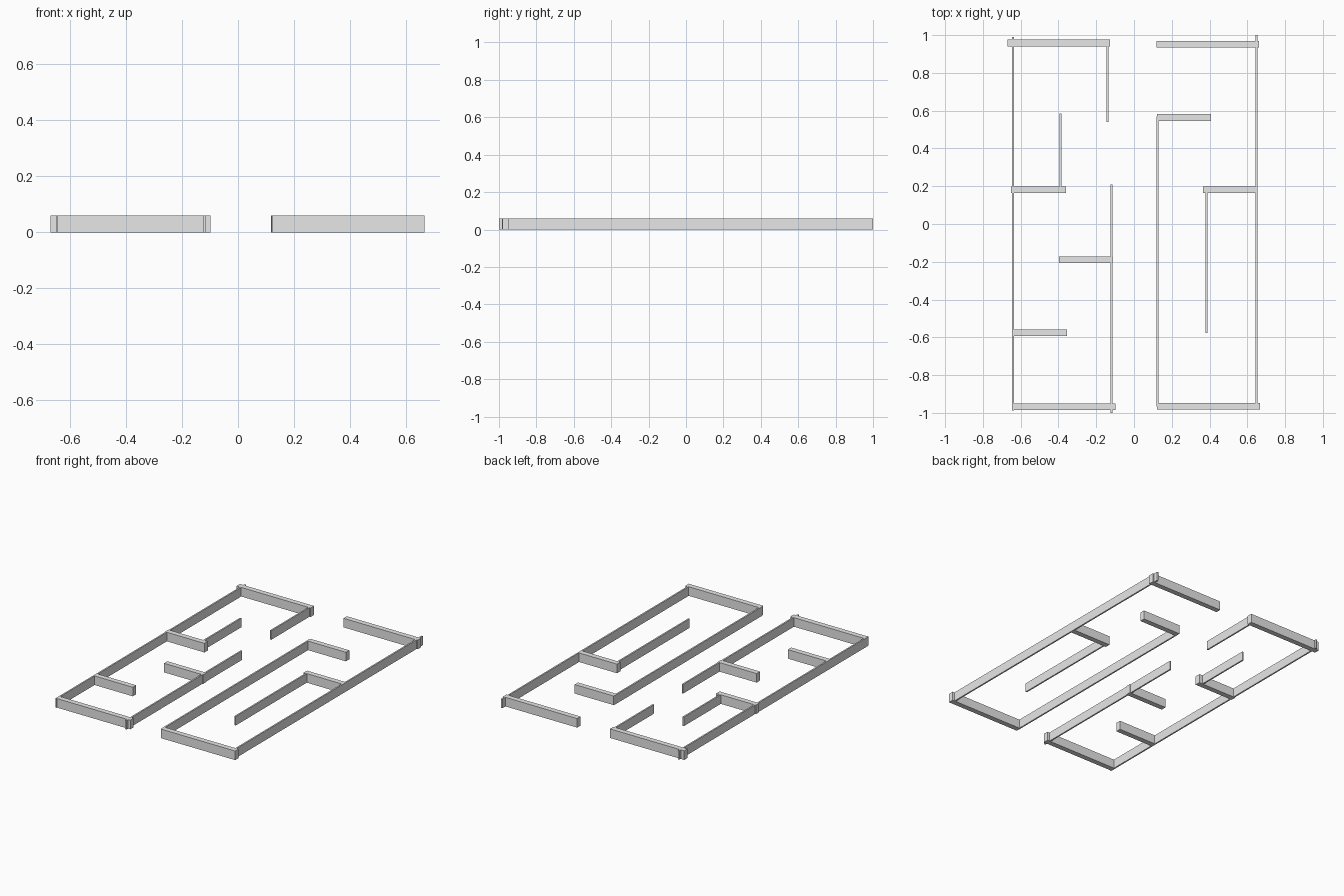
import bpy
import bmesh

cube = bpy.data.objects.get("Cube")
if cube:
    bpy.data.objects.remove(cube, do_unlink=True)

HEIGHT = 0.06
THICK = 0.035   # walls running left to right
THIN = 0.01     # walls running front to back

grey = bpy.data.materials.new("light grey")
grey.use_nodes = True
colour = (0.8, 0.8, 0.8, 1)
grey.diffuse_color = colour
grey.node_tree.nodes["Principled BSDF"].inputs["Base Color"].default_value = colour


def wall(name, x0, x1, y0, y1):
    """Upright box standing on the ground between two corners."""
    bm = bmesh.new()
    bmesh.ops.create_cube(bm, size=1)
    bmesh.ops.scale(bm, vec=(x1 - x0, y1 - y0, HEIGHT), verts=bm.verts)
    bmesh.ops.translate(bm, vec=((x0 + x1) / 2, (y0 + y1) / 2, HEIGHT / 2), verts=bm.verts)
    mesh = bpy.data.meshes.new(name)
    bm.to_mesh(mesh)
    bm.free()
    mesh.materials.append(grey)
    bpy.context.collection.objects.link(bpy.data.objects.new(name, mesh))


# Thick cross walls: name, x start, x end, y centre
for name, x0, x1, y in (
    ("right_back_wall", -0.67, -0.127, 0.958),
    ("right_upper_cross_wall", -0.65, -0.36, 0.181),
    ("right_middle_cross_wall", -0.397, -0.111, -0.189),
    ("right_lower_cross_wall", -0.638, -0.355, -0.575),
    ("right_front_wall", -0.643, -0.099, -0.967),
    ("left_back_wall", 0.118, 0.661, 0.951),
    ("left_upper_cross_wall", 0.122, 0.407, 0.564),
    ("left_middle_cross_wall", 0.365, 0.649, 0.182),
    ("left_front_wall", 0.122, 0.667, -0.964),
):
    wall(name, x0, x1, y - THICK / 2, y + THICK / 2)

# Thin long walls: name, x centre, y start, y end
for name, x, y0, y1 in (
    ("right_outer_wall", -0.64, -0.988, 0.99),
    ("right_inner_back_wall", -0.14, 0.54, 0.96),
    ("right_partition", -0.389, 0.18, 0.584),
    ("right_inner_front_wall", -0.12, -1.0, 0.208),
    ("left_outer_wall", 0.648, -0.967, 1.0),
    ("left_inner_wall", 0.125, -0.967, 0.57),
    ("left_partition", 0.383, -0.578, 0.185),
):
    wall(name, x - THIN / 2, x + THIN / 2, y0, y1)
